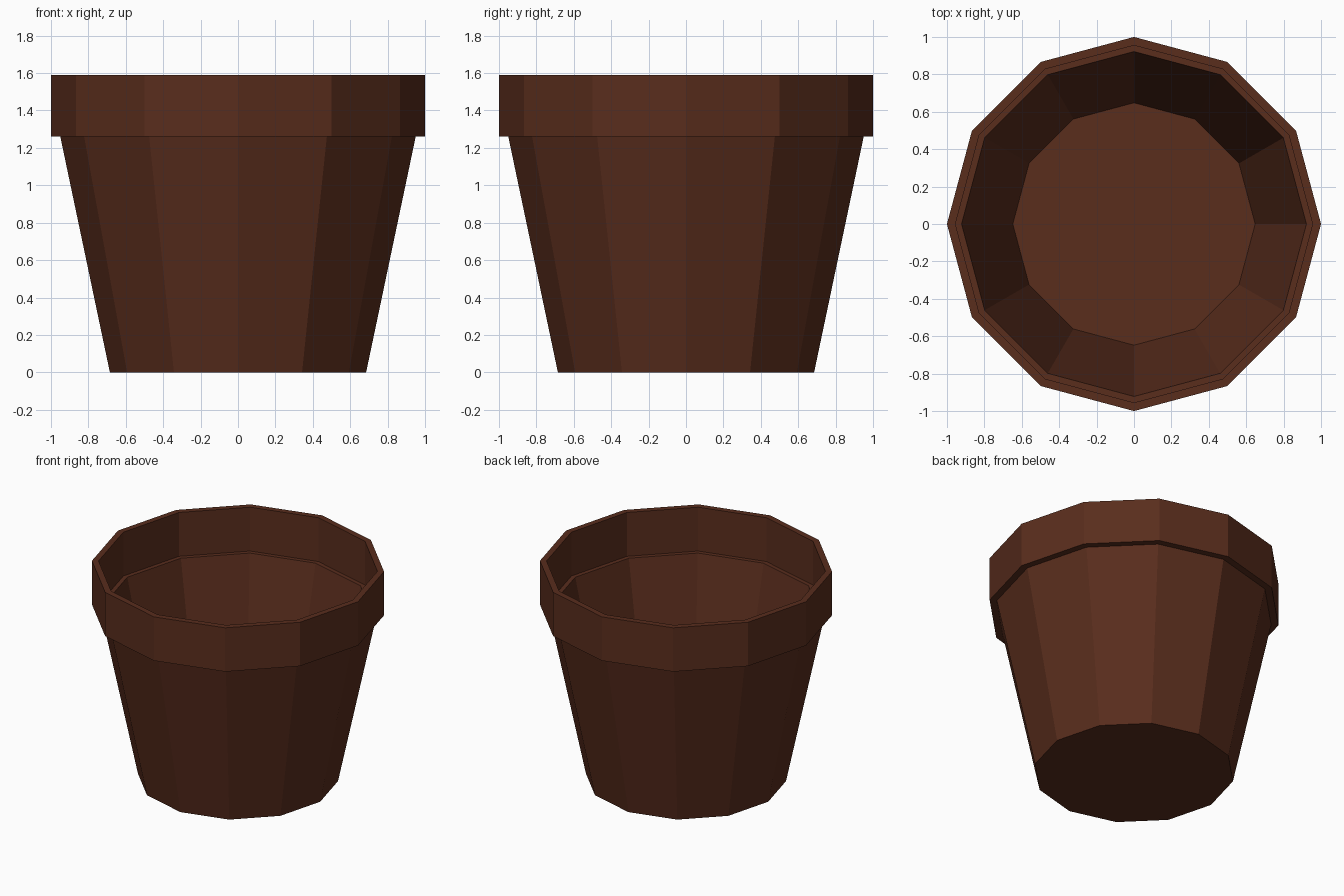
import bpy, bmesh, math

if "Cube" in bpy.data.objects:
    bpy.data.objects.remove(bpy.data.objects["Cube"])

SIDES = 12

# Wall profile (radius, height): outside bottom -> collar -> inside floor
PROFILE = [
    (0.685, 0.0), (0.95, 1.26),      # tapered outer wall
    (1.0, 1.26), (1.0, 1.59),        # collar outside
    (0.955, 1.59), (0.955, 1.26),    # collar inside
    (0.922, 1.26), (0.648, 0.04),    # inner ledge and wall
]


def lathe(name, profile, sides):
    bm = bmesh.new()
    rings = []
    for r, z in profile:
        rings.append([bm.verts.new((r * math.cos(2 * math.pi * i / sides),
                                    r * math.sin(2 * math.pi * i / sides), z))
                      for i in range(sides)])
    for a, b in zip(rings, rings[1:]):
        for i in range(sides):
            j = (i + 1) % sides
            bm.faces.new((a[i], a[j], b[j], b[i]))
    bm.faces.new(rings[0][::-1])     # underside
    bm.faces.new(rings[-1])          # inside floor
    bmesh.ops.recalc_face_normals(bm, faces=bm.faces[:])
    mesh = bpy.data.meshes.new(name)
    bm.to_mesh(mesh)
    bm.free()
    obj = bpy.data.objects.new(name, mesh)
    bpy.context.collection.objects.link(obj)
    return obj


# Flat-shaded clay pot
pot = lathe("flower_pot", PROFILE, SIDES)
clay = bpy.data.materials.new("dark_clay")
clay.diffuse_color = (0.10, 0.026, 0.012, 1.0)
clay.use_nodes = True
clay.node_tree.nodes["Principled BSDF"].inputs["Base Color"].default_value = clay.diffuse_color
pot.data.materials.append(clay)
